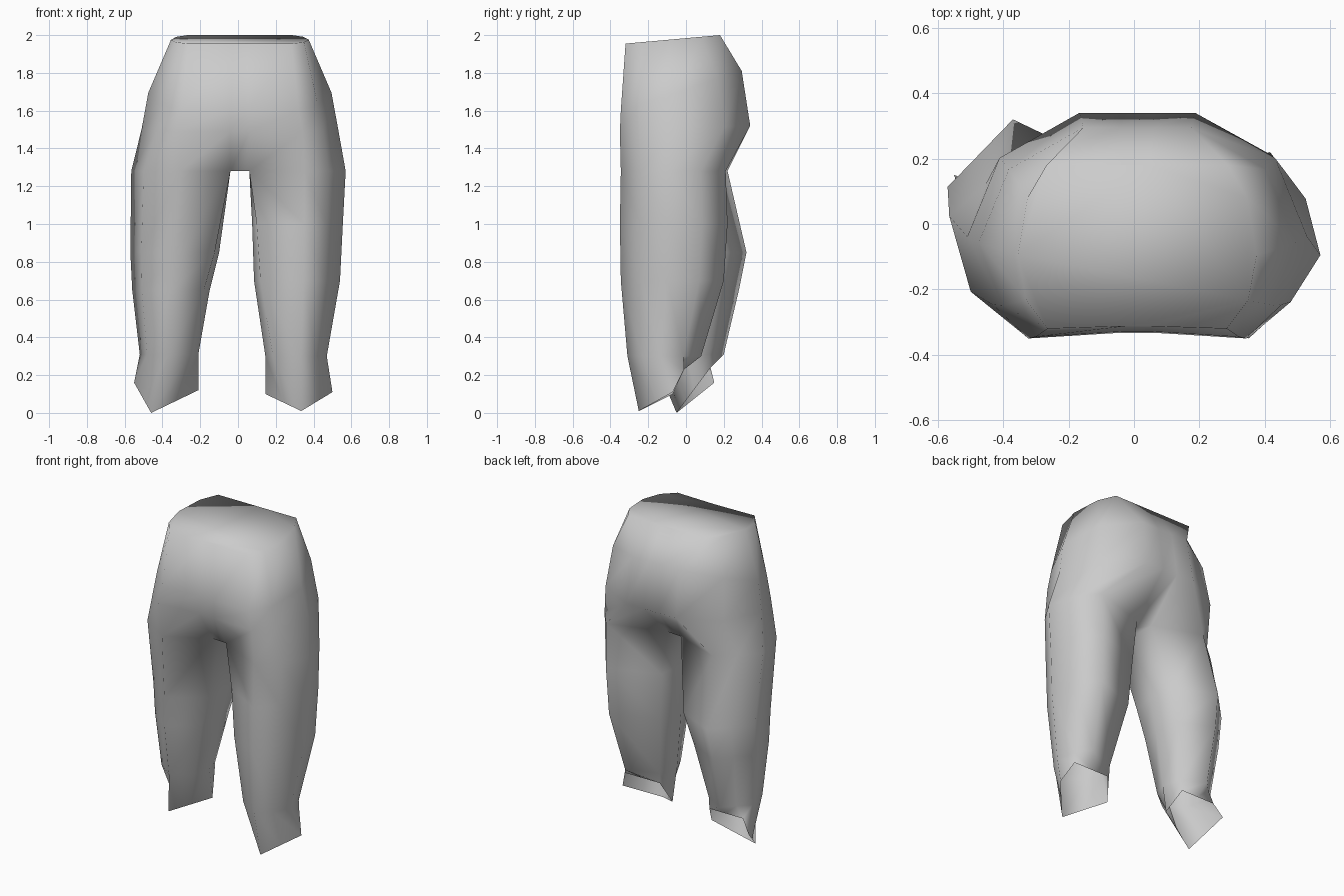
import bpy, bmesh
from mathutils import Vector

cube = bpy.data.objects.get("Cube")
if cube:
    bpy.data.objects.remove(cube, do_unlink=True)

grey = bpy.data.materials.new("cloth_grey")
grey.use_nodes = True
grey.diffuse_color = (0.6, 0.6, 0.6, 1)
grey.node_tree.nodes["Principled BSDF"].inputs["Base Color"].default_value = (0.6, 0.6, 0.6, 1)

bm = bmesh.new()


def leg_ring(z, inner, outer, front, back, flat, shape):
    """Eight-point section; flat squares the inner side, shape slides the ridges and bulges the outer corners."""
    centre = Vector(((inner + outer) / 2, (front + back) / 2, z))
    w, h = (outer - inner) / 2, (back - front) / 2
    slide_front, slide_outer, slide_back, bulge_front, bulge_back = shape
    f = Vector((slide_front * w, -h, 0))
    o = Vector((w, slide_outer * h, 0))
    b = Vector((slide_back * w, h, 0))
    offsets = [f, (f + o) * bulge_front, o, (o + b) * bulge_back, b,
               Vector((-w * flat, h * 0.6, 0)), Vector((-w, 0, 0)),
               Vector((-w * flat, -h * 0.5, 0))]
    return [bm.verts.new(centre + p) for p in offsets]


def hem_ring(points):
    """Slanted opening: low front tip, two sides, wide raised back lip."""
    f, o, b, i = (Vector(p) for p in points)

    def lip(side):
        return Vector((side.x * 0.7 + b.x * 0.3, b.y, b.z))

    return [bm.verts.new(p) for p in
            (f, (f + o) / 2, o, lip(o), b, lip(i), i, (f + i) / 2)]


def bridge(a, b):
    n = len(a)
    for i in range(n):
        j = (i + 1) % n
        bm.faces.new((a[i], a[j], b[j], b[i]))


def leg(rings, shape, hem):
    """Tube from thigh to an open hem; returns the top ring."""
    loops = [leg_ring(*r, shape) for r in rings] + [hem_ring(hem)]
    for a, b in zip(loops, loops[1:]):
        bridge(a, b)
    return loops[0]


# Legs: height, inner x, outer x, front y, back y, inner flatness; hem as front, outer, back, inner
left = leg(
    [(1.28, 0.06, 0.57, -0.345, 0.21, 1), (1.0, 0.075, 0.555, -0.35, 0.22, 0.9),
     (0.7, 0.085, 0.54, -0.345, 0.2, 0.85), (0.3, 0.145, 0.47, -0.31, 0.08, 0.75)],
    (0.15, -0.1, 0.42, 0.56, 0.58),
    [(0.335, -0.25, 0.01), (0.5, -0.07, 0.11), (0.31, -0.01, 0.23), (0.145, -0.07, 0.1)])
right = leg(
    [(1.28, -0.04, -0.565, -0.34, 0.22, 1), (0.85, -0.1, -0.57, -0.27, 0.32, 0.9),
     (0.65, -0.15, -0.56, -0.24, 0.28, 0.85), (0.31, -0.21, -0.52, -0.18, 0.2, 0.75)],
    (0, 0.3, 0.15, 0.75, 0.5),
    [(-0.46, -0.05, 0), (-0.55, 0.15, 0.16), (-0.37, 0.13, 0.24), (-0.21, 0.04, 0.12)])

# Crotch strip between the inner sides of the legs
for i, j in ((7, 6), (6, 5)):
    bm.faces.new((left[i], right[i], right[j], left[j]))

# Pelvis: half outlines run inner front, outer side, inner back
HIPS = [(0.1, -0.95), (0.64, -1), (0.85, -0.7), (1, -0.1),
        (0.81, 0.6), (0.34, 1), (0.1, 1)]
WAIST = [(0.1, -0.97), (0.75, -1), (0.93, -0.65), (1, -0.1),
         (0.92, 0.6), (0.76, 1), (0.1, 1)]
ORDER = (7, 0, 1, 2, 3, 4, 5)
below = [left[i] for i in ORDER] + [right[i] for i in reversed(ORDER)]
for outline, z_front, z_back, width, front, back in (
        (HIPS, 1.49, 1.52, 0.52, -0.35, 0.34),
        (HIPS, 1.6, 1.81, 0.485, -0.345, 0.295),
        (WAIST, 1.955, 2.0, 0.365, -0.32, 0.18)):
    ring = []
    for side in (1, -1):
        for u, v in outline[::side]:
            t = (v + 1) / 2
            ring.append(bm.verts.new((0.01 + side * u * width,
                                      front + (back - front) * t,
                                      z_front + (z_back - z_front) * t)))
    bridge(below, ring)
    below = ring
bm.faces.new(below)

bmesh.ops.recalc_face_normals(bm, faces=bm.faces)
for f in bm.faces:
    f.smooth = True
mesh = bpy.data.meshes.new("trousers")
bm.to_mesh(mesh)
bm.free()
mesh.materials.append(grey)
bpy.context.collection.objects.link(bpy.data.objects.new("trousers", mesh))
